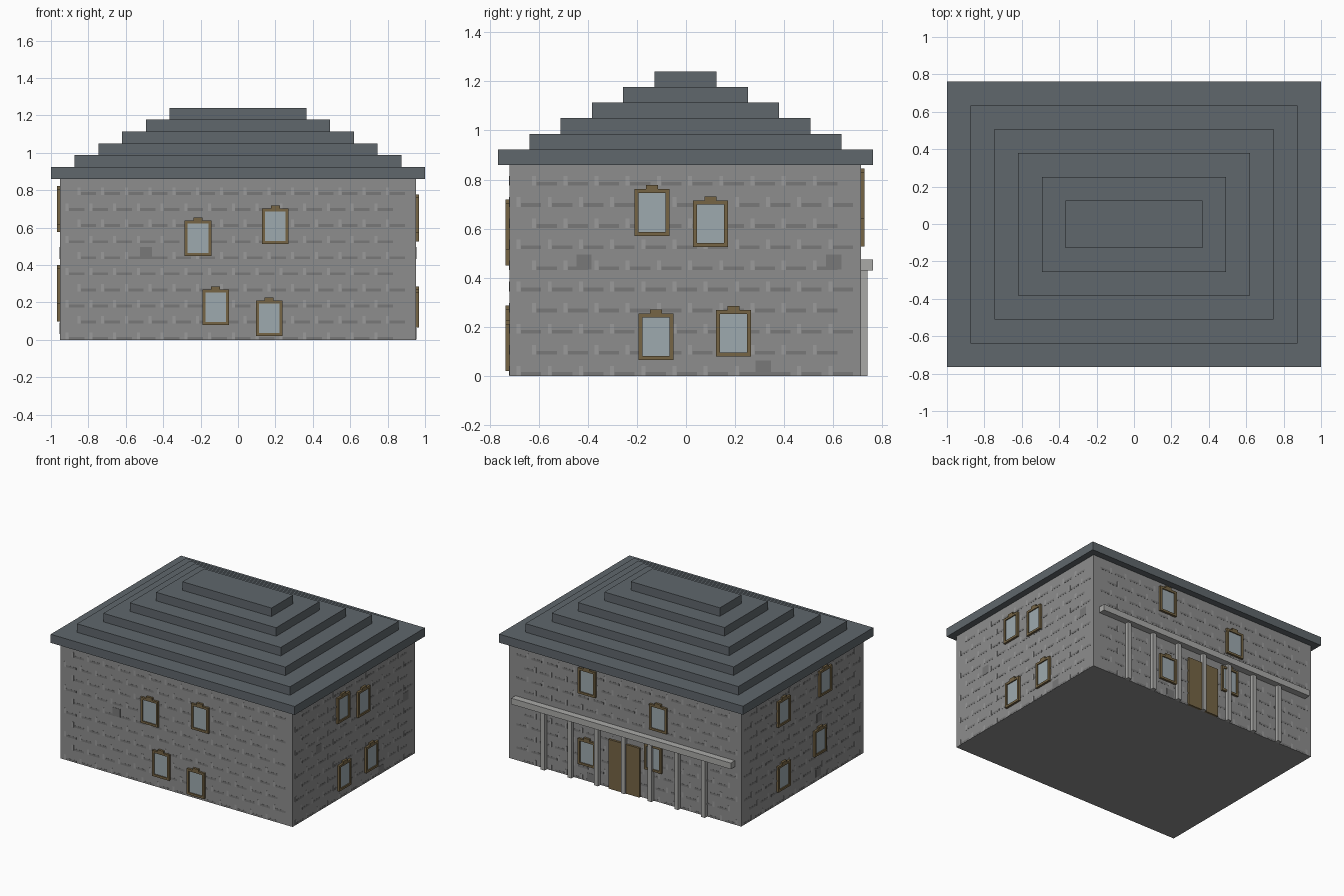
import bpy, bmesh
from mathutils import Matrix, Vector

if "Cube" in bpy.data.objects:
    bpy.data.objects.remove(bpy.data.objects["Cube"])


def material(name, rgb):
    m = bpy.data.materials.new(name)
    m.diffuse_color = (*rgb, 1)
    m.use_nodes = True
    m.node_tree.nodes["Principled BSDF"].inputs["Base Color"].default_value = m.diffuse_color
    return m


STONE = material("stone", (0.27, 0.27, 0.27))
DARK = material("dark_stone", (0.19, 0.19, 0.19))
LIGHT = material("light_stone", (0.33, 0.33, 0.33))
WOOD = material("wood", (0.18, 0.13, 0.06))
GLASS = material("glass", (0.34, 0.40, 0.43))
SLATE = material("slate", (0.115, 0.135, 0.15))
PALE = material("pale_stone", (0.40, 0.40, 0.39))


def make(name, boxes, mat):
    """One object from a list of (low corner, high corner) boxes."""
    bm = bmesh.new()
    for lo, hi in boxes:
        lo, hi = Vector(lo), Vector(hi)
        bmesh.ops.create_cube(bm, size=1, matrix=Matrix.Translation((lo + hi) / 2)
                              @ Matrix.Diagonal((*(hi - lo), 1)))
    me = bpy.data.meshes.new(name)
    bm.to_mesh(me)
    bm.free()
    me.materials.append(mat)
    ob = bpy.data.objects.new(name, me)
    bpy.context.collection.objects.link(ob)
    return ob


X, Y0, Y1, H = 0.952, -0.72, 0.712, 0.86
# wall name: (axis the wall faces, side, plane, extent along the wall)
WALLS = {"front": (1, -1, Y0, (-X, X)), "back": (1, 1, Y1, (-X, X)),
         "left": (0, -1, -X, (Y0, Y1)), "right": (0, 1, X, (Y0, Y1))}


def on_wall(wall, u0, u1, z0, z1, depth):
    """Box lying on a wall and standing out by depth."""
    axis, side, plane, _ = WALLS[wall]
    a, b = sorted((plane - side * 0.002, plane + side * depth))
    if axis == 1:
        return (u0, a, z0), (u1, b, z1)
    return (a, u0, z0), (b, u1, z1)


# main body
make("walls", [((-X, Y0, 0), (X, Y1, H))], STONE)

# stepped hip roof
for i in range(6):
    hx, hy, z = 1 - 0.127 * i, 0.763 - 0.1272 * i, H + 0.0633 * i
    make(f"roof_step_{i + 1}", [((-hx, -0.002 - hy, z), (hx, -0.002 + hy, z + 0.0633))], SLATE)

# stone courses: dark bed joints broken by lighter upright joints
PITCH, COURSE = 0.127, 0.086
for wall, (_, _, _, (e0, e1)) in WALLS.items():
    beds, ticks = [], []
    for row in range(10):
        z = row * COURSE
        u = e0 + 0.03 + (row % 2) * PITCH / 2
        while u + 0.1 < e1:
            beds.append(on_wall(wall, u + 0.018, u + 0.1, z + 0.001, z + 0.016, 0.001))
            ticks.append(on_wall(wall, u, u + 0.016, z + 0.001, z + 0.04, 0.001))
            u += PITCH
    make(f"{wall}_bed_joints", beds, DARK)
    make(f"{wall}_upright_joints", ticks, LIGHT)

# dark square stones: (along the wall, bottom)
PATCHES = {"front": [(-0.492, 0.433)],
           "right": [(-0.416, 0.433), (0.602, 0.433), (0.315, 0.001)],
           "left": [(-0.2, 0.433), (-0.19, 0.03)],
           "back": [(0.28, 0.001)]}
for wall, spots in PATCHES.items():
    make(f"{wall}_dark_stones",
         [on_wall(wall, u - 0.031, u + 0.031, z, z + 0.062, 0.002) for u, z in spots], DARK)

# windows: (centre along the wall, bottom of the frame)
WINDOWS = {"front": [(-0.214, 0.449), (0.2, 0.513), (-0.12, 0.08), (0.166, 0.021)],
           "right": [(-0.139, 0.571), (0.1, 0.525), (-0.122, 0.065), (0.194, 0.079)],
           "left": [(0.226, 0.577), (-0.26, 0.617), (-0.2, 0.195), (0.226, 0.097)],
           "back": [(0.307, 0.639), (-0.277, 0.527), (0.307, 0.115), (-0.235, 0.222)]}
W, WH, BAR, OUT = 0.071, 0.19, 0.016, 0.016
for wall, spots in WINDOWS.items():
    for i, (u, z) in enumerate(spots, 1):
        t = z + WH
        make(f"{wall}_window_frame_{i}", [
            on_wall(wall, u - W, u - W + BAR, z, t, OUT),
            on_wall(wall, u + W - BAR, u + W, z, t, OUT),
            on_wall(wall, u - W + BAR, u + W - BAR, z, z + BAR, OUT),
            on_wall(wall, u - W + BAR, u + W - BAR, t - BAR, t, OUT),
            on_wall(wall, u - 0.024, u + 0.024, t, t + BAR, OUT)], WOOD)
        make(f"{wall}_window_glass_{i}",
             [on_wall(wall, u - W + BAR, u + W - BAR, z + BAR, t - BAR, 0.008)], GLASS)

# back door, colonnade and its beam
make("door", [on_wall("back", -0.127, 0.127, 0, 0.365, 0.016)], WOOD)
for i in range(7):
    x = (i - 3) * 0.219
    make(f"column_{i + 1}", [on_wall("back", x - 0.016, x + 0.016, 0, 0.43, 0.028)], PALE)
make("colonnade_beam", [on_wall("back", -0.9, 0.9, 0.43, 0.475, 0.049)], PALE)
